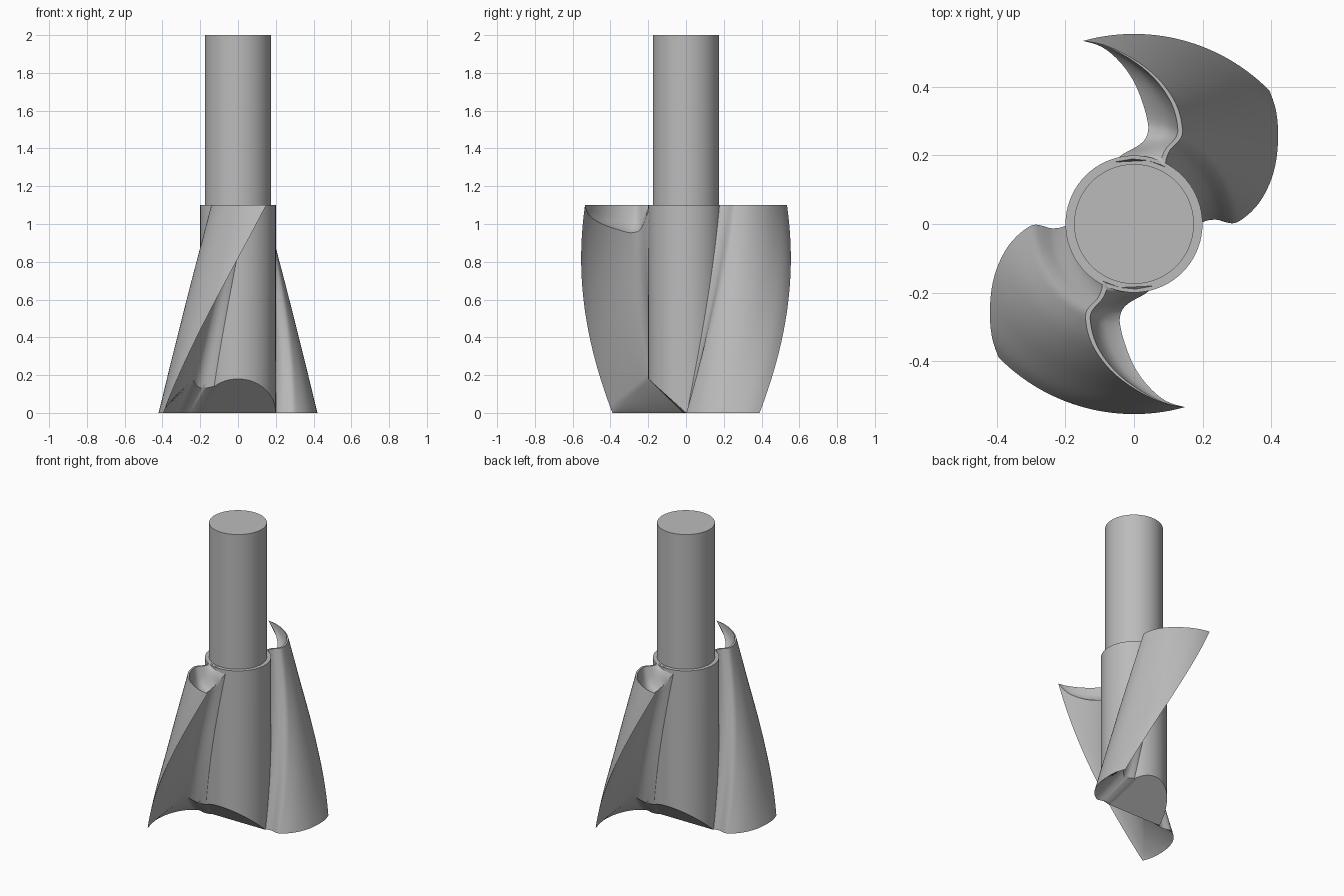
import bpy, bmesh, math
from mathutils import Vector

if "Cube" in bpy.data.objects:
    bpy.data.objects.remove(bpy.data.objects["Cube"])

TOP = 1.1                       # height of the fluted body
TWIST = math.radians(61) / TOP  # blade rotation per unit of height

steel = bpy.data.materials.new("steel grey")
steel.diffuse_color = (0.5, 0.5, 0.5, 1)
steel.use_nodes = True
steel.node_tree.nodes["Principled BSDF"].inputs["Base Color"].default_value = steel.diffuse_color


def finish(name, bm, angle):
    bmesh.ops.remove_doubles(bm, verts=bm.verts, dist=1e-5)
    bmesh.ops.recalc_face_normals(bm, faces=bm.faces)
    me = bpy.data.meshes.new(name)
    bm.to_mesh(me)
    bm.free()
    ob = bpy.data.objects.new(name, me)
    bpy.context.collection.objects.link(ob)
    me.materials.append(steel)
    bpy.ops.object.select_all(action='DESELECT')
    ob.select_set(True)
    bpy.context.view_layer.objects.active = ob
    bpy.ops.object.shade_smooth_by_angle(angle=math.radians(angle))
    return ob


def refine(pts, n=4):
    """Smooth curve through a list of tuples."""
    pts = [Vector(p) for p in pts]
    out = []
    for i in range(len(pts) - 1):
        a, b, c, d = pts[max(i - 1, 0)], pts[i], pts[i + 1], pts[min(i + 2, len(pts) - 1)]
        for k in range(n):
            t = k / n
            out.append(b + 0.5 * t * ((c - a) + t * ((2 * a - 5 * b + 4 * c - d)
                                                     + t * (3 * b - a - 3 * c + d))))
    return out + [pts[-1]]


# blade section at the bottom: (radius, degrees) for the outer side,
# (radius, degrees, top height) for the inner, scooped side
outer = refine([(.19, 0), (.21, 2.5), (.24, 3), (.27, 1), (.293, .5), (.32, 3),
                (.37, 9.5), (.43, 19.5), (.484, 29.7), (.53, 38.5), (.555, 44.6)])
inner = refine([(.19, 47, 1.1), (.205, 41, 1.06), (.225, 33, 1.0), (.25, 29, .965),
                (.28, 28.5, .955), (.31, 30, .955), (.36, 32.5, .97), (.42, 35.5, .99),
                (.475, 38.7, 1.015), (.525, 42, 1.05), (.555, 44.6, 1.1)])


def place(r, deg, z, turn):
    a = math.radians(deg) + TWIST * z + turn
    return (r * math.cos(a), r * math.sin(a), z)


def lip_height(r, deg):
    """Height of the inner bottom edge, ground to two slopes."""
    z = 0.1
    for _ in range(12):
        y = place(r, deg, z, 0)[1]
        z = max(0, 0.9 * min(y, 0.39 - y))
    return z


def blade(name, turn, levels=28):
    bm = bmesh.new()
    cols = []
    last = len(outer) - 1
    for j, (o, i) in enumerate(zip(outer, inner)):
        low = 0 if j == last else lip_height(i[0], i[1])
        high = min(i[2], TOP)
        col = [(o[0], o[1], TOP * k / levels) for k in range(levels + 1)]
        # thin flat rim, then the scoop down to the inner edge
        for t, drop in ((.1, 0), (.35, .5), (.65, .85)):
            col.append((o[0] + (i[0] - o[0]) * t, o[1] + (i[1] - o[1]) * t,
                        TOP + (high - TOP) * drop))
        col += [(i[0], i[1], high + (low - high) * k / levels) for k in range(levels + 1)]
        cols.append([bm.verts.new(place(*p, turn)) for p in col])
    n = len(cols[0])
    for a, b in zip(cols, cols[1:]):
        for k in range(n):
            m = (k + 1) % n
            bm.faces.new((a[k], a[m], b[m], b[k]))
    bm.faces.new(cols[0])
    return finish(name, bm, 35)


blade("rear_blade", 0)
blade("front_blade", math.pi)

# core with a chisel-ground bottom, shoulder and shank
bm = bmesh.new()
N = 72
rings = []
for r, z in ((.2, None), (.2, TOP), (.175, TOP), (.175, 2.0)):
    ring = []
    for k in range(N):
        a = 2 * math.pi * k / N
        x, y = r * math.cos(a), r * math.sin(a)
        ring.append(bm.verts.new((x, y, 0.9 * abs(y) if z is None else z)))
    rings.append(ring)
for a, b in zip(rings, rings[1:]):
    for k in range(N):
        m = (k + 1) % N
        bm.faces.new((a[k], a[m], b[m], b[k]))
bm.faces.new(rings[-1])
bm.faces.new(rings[0][:N // 2 + 1])
bm.faces.new(rings[0][N // 2:] + rings[0][:1])
finish("core_and_shank", bm, 30)
